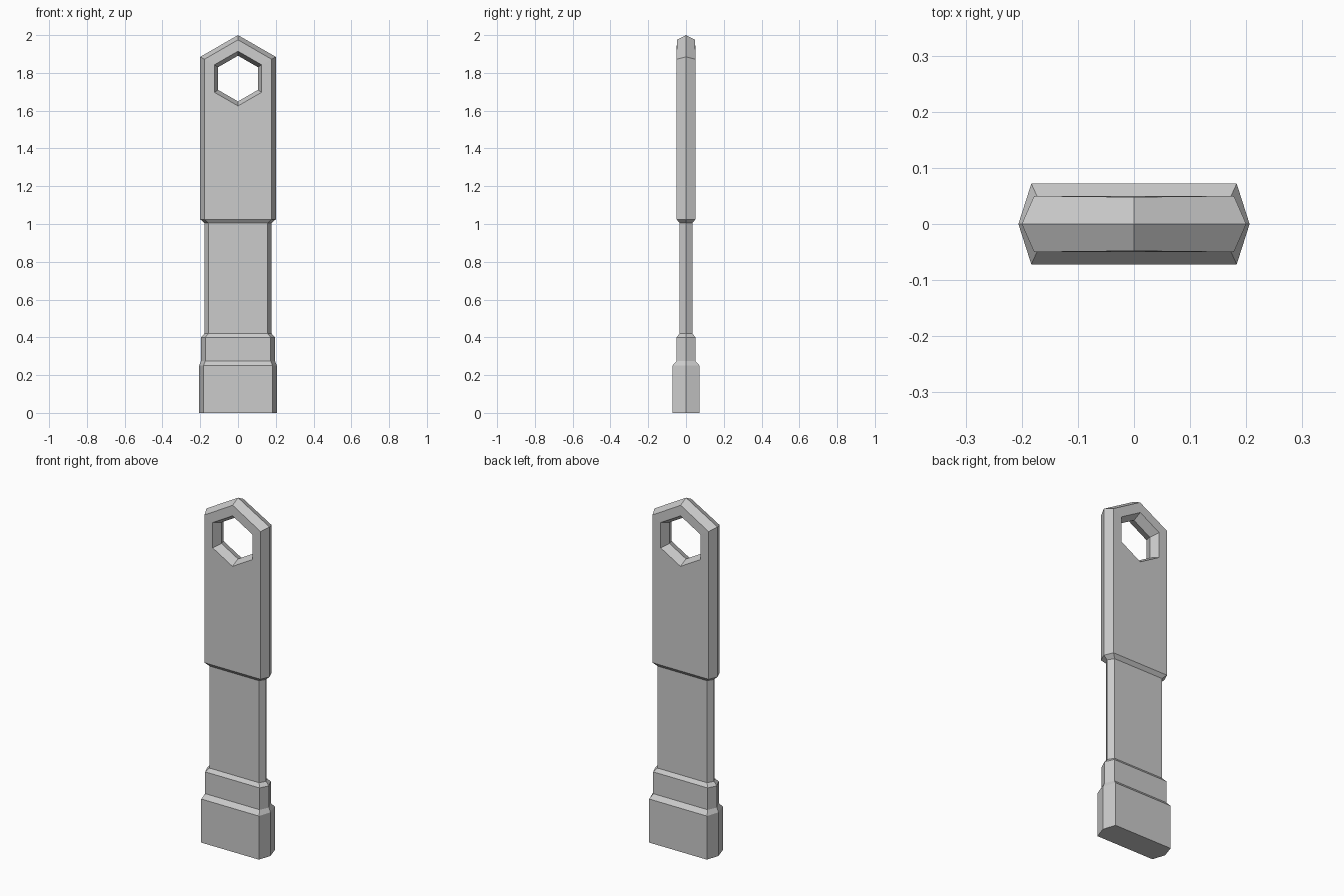
import bpy, bmesh
from math import sin, cos, pi

if "Cube" in bpy.data.objects:
    bpy.data.objects.remove(bpy.data.objects["Cube"])

bm = bmesh.new()


def verts(points):
    return [bm.verts.new(p) for p in points]


def bridge(a, b):
    # Quads between two open rows of equal length
    for i in range(len(a) - 1):
        bm.faces.new((a[i], a[i + 1], b[i + 1], b[i]))


# Stepped shaft, front half: (z, edge half width, flat half width, half depth)
SECTIONS = [
    (0.0, 0.206, 0.183, 0.072),
    (0.25, 0.206, 0.183, 0.072),
    (0.275, 0.196, 0.173, 0.050),
    (0.40, 0.196, 0.173, 0.050),
    (0.42, 0.178, 0.157, 0.034),
    (1.005, 0.178, 0.157, 0.034),
    (1.025, 0.200, 0.178, 0.050),
]
rows = [verts([(-w, 0, z), (-f, -d, z), (0, -d, z), (f, -d, z), (w, 0, z)])
        for z, w, f, d in SECTIONS]
for lower, upper in zip(rows, rows[1:]):
    bridge(lower, upper)
bm.faces.new(rows[0])

# Pointed head: face outline and outer ridge, both sharing the shaft's top row
left_edge, left_flat, middle, right_flat, right_edge = rows[-1]
face_top = verts([(0.178, -0.050, 1.872), (0, -0.048, 1.975), (-0.178, -0.050, 1.872)])
ridge_top = verts([(0.200, 0, 1.885), (0, 0, 2.0), (-0.200, 0, 1.885)])
bridge([right_flat, *face_top, left_flat], [right_edge, *ridge_top, left_edge])


# Hexagonal hole, narrowing towards the middle plane
def hexagon(radius, y):
    pts = [(radius * sin(k * pi / 3), y, 1.77 - radius * cos(k * pi / 3)) for k in range(6)]
    loop = verts(pts)
    return loop + loop[:1]


rim = hexagon(0.145, -0.050)
waist = hexagon(0.121, 0)
outline = [middle, right_flat, *face_top, left_flat, middle]
bridge(outline, rim)
bridge(rim, waist)

bmesh.ops.recalc_face_normals(bm, faces=bm.faces)
mesh = bpy.data.meshes.new("handle")
bm.to_mesh(mesh)
bm.free()
handle = bpy.data.objects.new("handle", mesh)
bpy.context.collection.objects.link(handle)

# Back half
mirror = handle.modifiers.new("back_half", "MIRROR")
mirror.use_axis = (False, True, False)
mirror.use_clip = True
